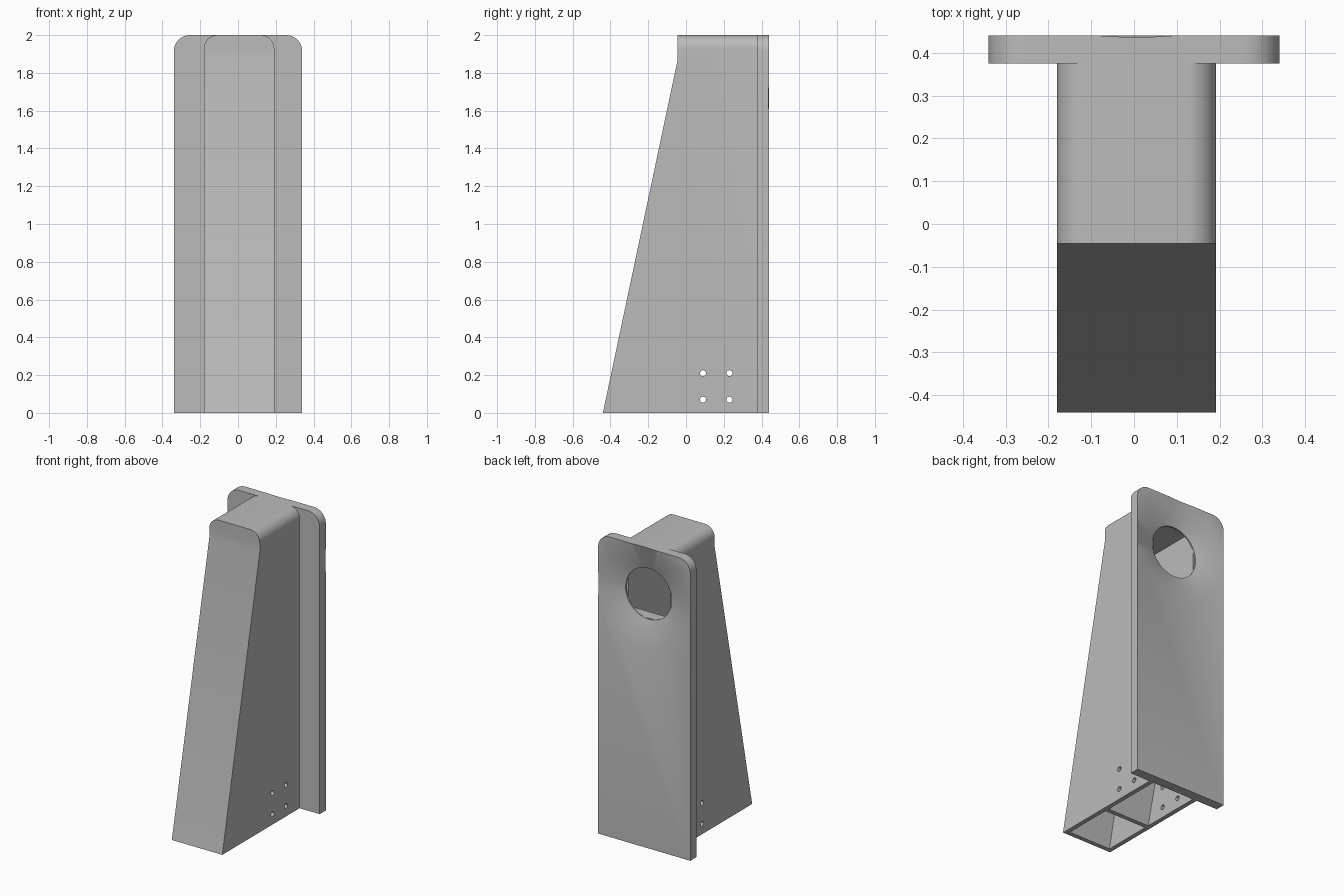
import bpy, bmesh, math
from mathutils import Matrix, Vector

if "Cube" in bpy.data.objects:
    bpy.data.objects.remove(bpy.data.objects["Cube"], do_unlink=True)

grey = bpy.data.materials.new("matte grey")
grey.use_nodes = True
grey.diffuse_color = (0.5, 0.5, 0.5, 1)
grey.node_tree.nodes["Principled BSDF"].inputs["Base Color"].default_value = (0.5, 0.5, 0.5, 1)


def make(name, bm):
    bmesh.ops.recalc_face_normals(bm, faces=bm.faces)
    mesh = bpy.data.meshes.new(name)
    bm.to_mesh(mesh)
    bm.free()
    mesh.materials.append(grey)
    obj = bpy.data.objects.new(name, mesh)
    bpy.context.collection.objects.link(obj)
    return obj


def prism(name, points, offset):
    """Extrude a closed 3D outline along offset."""
    bm = bmesh.new()
    face = bm.faces.new([bm.verts.new(p) for p in points])
    ext = bmesh.ops.extrude_face_region(bm, geom=[face])
    verts = [g for g in ext["geom"] if isinstance(g, bmesh.types.BMVert)]
    bmesh.ops.translate(bm, verts=verts, vec=Vector(offset))
    return make(name, bm)


def arch(name, x0, x1, y0, y1, radius, steps=10):
    """Upright slab with rounded top corners."""
    pts = [(x0, y0, 0), (x1, y0, 0)]
    for cx, start in ((x1 - radius, 0), (x0 + radius, 90)):
        for i in range(steps + 1):
            a = math.radians(start + 90 * i / steps)
            pts.append((cx + radius * math.cos(a), y0, 2 - radius + radius * math.sin(a)))
    return prism(name, pts, (0, y1 - y0, 0))


def side_prism(name, profile, x0, x1):
    """Extrude a (y, z) profile across x."""
    return prism(name, [(x0, y, z) for y, z in profile], (x1 - x0, 0, 0))


def rod(name, axis, centre, length, r1, r2, segments):
    """Cylinder or cone along x or y; r1 is at the low end."""
    rot = Matrix.Rotation(math.pi / 2, 4, 'Y') if axis == 'x' else Matrix.Rotation(-math.pi / 2, 4, 'X')
    bm = bmesh.new()
    bmesh.ops.create_cone(bm, cap_ends=True, segments=segments, radius1=r1, radius2=r2,
                          depth=length, matrix=Matrix.Translation(centre) @ rot)
    return make(name, bm)


def boolean(target, tool, operation='DIFFERENCE'):
    mod = target.modifiers.new("cut", 'BOOLEAN')
    mod.operation, mod.solver, mod.object = operation, 'EXACT', tool
    bpy.context.view_layer.objects.active = target
    bpy.ops.object.modifier_apply(modifier=mod.name)
    bpy.data.objects.remove(tool, do_unlink=True)


# Tapered housing: rounded bar trimmed to the sloping side profile
housing = arch("housing", -0.18, 0.192, -0.5, 0.375, 0.07)
outline = [(-0.44, 0), (-0.045, 1.866), (-0.045, 2.1), (0.5, 2.1), (0.5, -0.1), (-0.44, -0.1)]
boolean(housing, side_prism("trim", outline, -0.3, 0.3), 'INTERSECT')

# Front duct rising to the round opening, and the rear pocket behind the slanted rib
duct = [(-0.41, -0.1), (-0.41, 0), (-0.015, 1.87), (0.4, 1.87),
        (0.4, 1.5), (0.3, 1.5), (-0.075, 0), (-0.075, -0.1)]
pocket = [(-0.045, -0.1), (-0.045, 0), (0.315, 1.47), (0.4, 1.47), (0.4, -0.1)]
for profile in (duct, pocket):
    boolean(housing, side_prism("cavity", profile, -0.15, 0.162))

# Screw holes through both side walls
for y in (0.09, 0.23):
    for z in (0.07, 0.21):
        boolean(housing, rod("drill", 'x', (0, y, z), 1, 0.016, 0.016, 20))

# Back plate with a shallow conical dish and a round opening
plate = arch("back_plate", -0.34, 0.34, 0.375, 0.44, 0.085)
boolean(plate, rod("dish", 'y', (0.006, 0.4175, 1.667), 0.065, 0.17, 0.377, 64))
boolean(plate, rod("opening", 'y', (0.006, 0.4, 1.667), 0.3, 0.17, 0.17, 64))

# Smooth the rounded parts, keep the edges sharp
bpy.ops.object.select_all(action='DESELECT')
for obj in (housing, plate):
    obj.select_set(True)
bpy.context.view_layer.objects.active = housing
bpy.ops.object.shade_smooth_by_angle(angle=math.radians(30))
